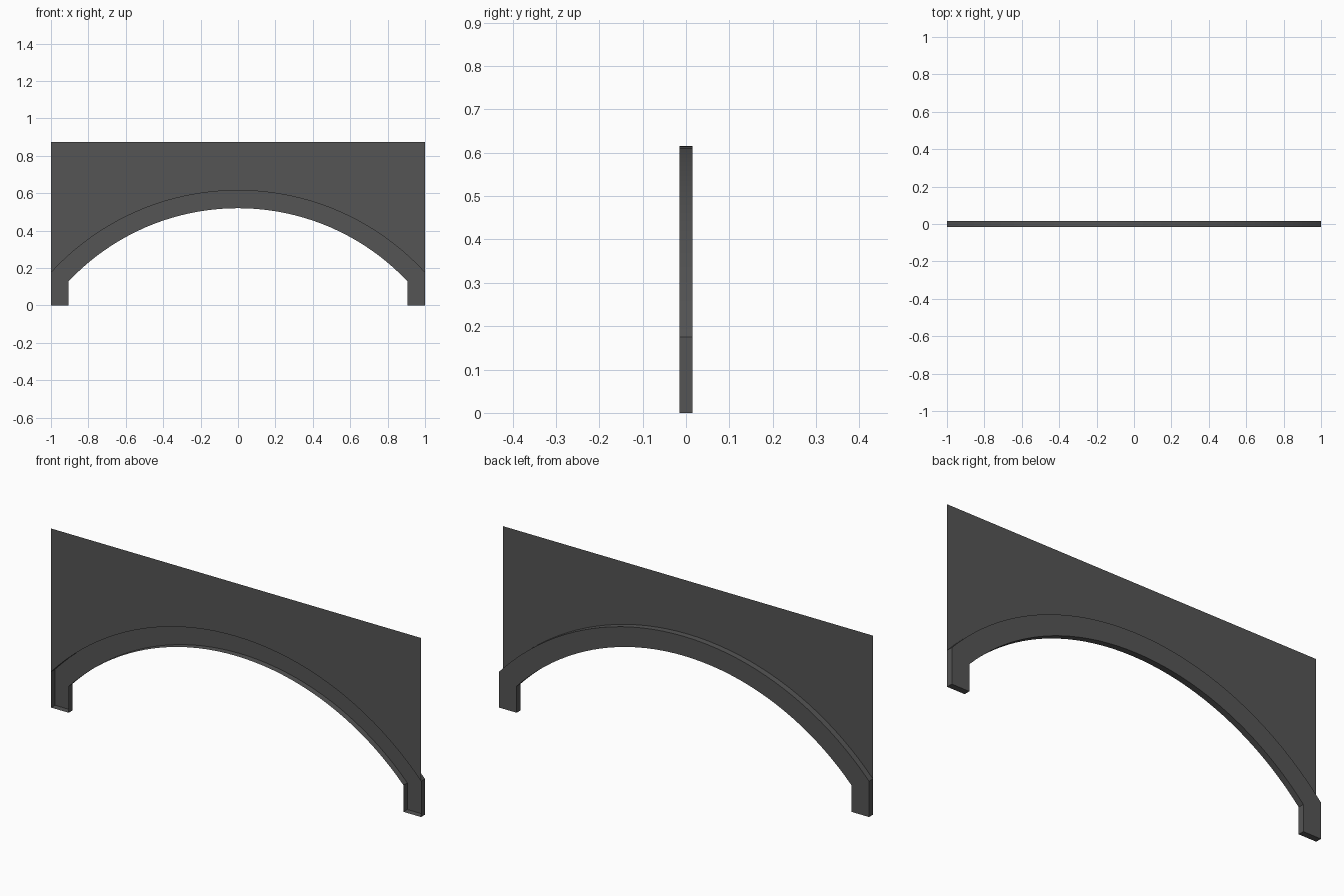
import bpy, bmesh, math

if "Cube" in bpy.data.objects:
    bpy.data.objects.remove(bpy.data.objects["Cube"])

HALF_DEPTH = 0.015
SEGMENTS = 40
PANEL_TOP = 0.875

grey = bpy.data.materials.new("dark grey")
grey.diffuse_color = (0.09, 0.09, 0.09, 1)
grey.use_nodes = True
grey.node_tree.nodes["Principled BSDF"].inputs["Base Color"].default_value = grey.diffuse_color


def arc(half_width, spring, crown):
    """Points (x, z) on a circular arc from left to right."""
    rise = crown - spring
    radius = (half_width ** 2 + rise ** 2) / (2 * rise)
    sweep = math.asin(half_width / radius)
    angles = [sweep * (2 * i / SEGMENTS - 1) for i in range(SEGMENTS + 1)]
    return [(radius * math.sin(a), crown - radius + radius * math.cos(a)) for a in angles]


def finish(name, bm):
    mesh = bpy.data.meshes.new(name)
    bm.to_mesh(mesh)
    bm.free()
    mesh.materials.append(grey)
    obj = bpy.data.objects.new(name, mesh)
    bpy.context.collection.objects.link(obj)
    bpy.context.view_layer.objects.active = obj
    obj.select_set(True)
    bpy.ops.object.shade_smooth_by_angle(angle=math.radians(30))
    obj.select_set(False)


def strip(bm, lower, upper):
    """Quads between two rows of vertices."""
    for i in range(len(lower) - 1):
        bm.faces.new((lower[i], lower[i + 1], upper[i + 1], upper[i]))


outer = arc(1.0, 0.175, 0.615)
inner = arc(0.905, 0.13, 0.52)

# Thin wall panel above the arch, flush with the front
bm = bmesh.new()
low = [bm.verts.new((x, -HALF_DEPTH, z)) for x, z in outer]
top = [bm.verts.new((x, -HALF_DEPTH, PANEL_TOP)) for x, z in outer]
strip(bm, low, top)
finish("wall_panel", bm)

# Arch trim with legs: back face and rim walls, open at the front
outer = [(-1.0, 0)] + outer + [(1.0, 0)]
inner = [(-0.905, 0)] + inner + [(0.905, 0)]
bm = bmesh.new()
back_in, back_out, front_in, front_out = (
    [bm.verts.new((x, y, z)) for x, z in row]
    for y in (HALF_DEPTH, -HALF_DEPTH) for row in (inner, outer))
strip(bm, back_out, back_in)
strip(bm, front_out, back_out)
strip(bm, back_in, front_in)
for i in (0, -1):  # leg bottoms
    bm.faces.new((back_in[i], front_in[i], front_out[i], back_out[i]))
bmesh.ops.recalc_face_normals(bm, faces=bm.faces)
finish("arch_trim", bm)
